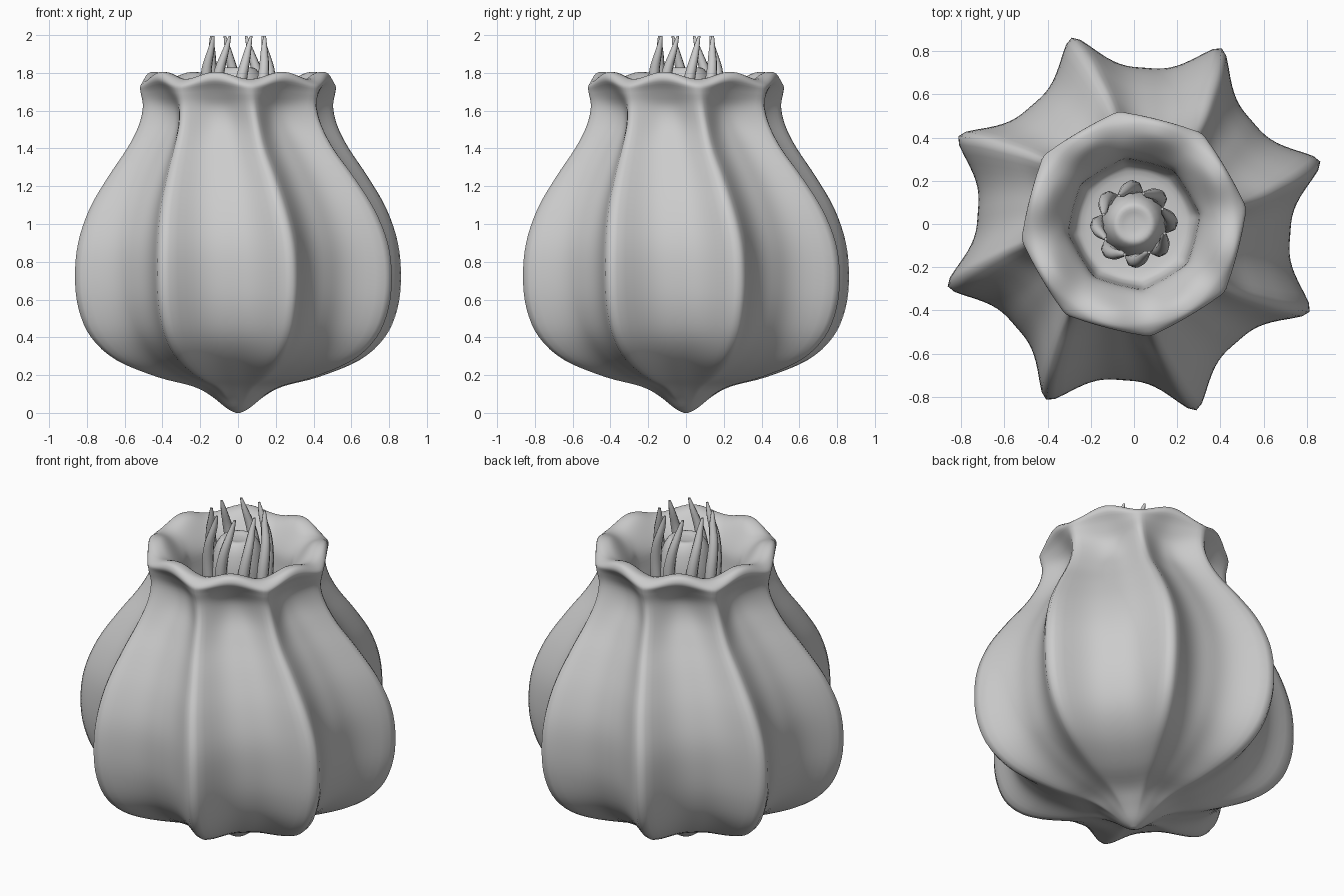
import bpy, math
from mathutils import Vector

if "Cube" in bpy.data.objects:
    bpy.data.objects.remove(bpy.data.objects["Cube"])

RIBS, SEG = 8, 160


def catmull(pts, n):
    """Smooth sampling through a list of profile points."""
    pts = [Vector(p) for p in pts]
    out = []
    for i in range(len(pts) - 1):
        a, b, c, d = pts[max(i - 1, 0)], pts[i], pts[i + 1], pts[min(i + 2, len(pts) - 1)]
        for k in range(n):
            t = k / n
            out.append(0.5 * (2 * b + (c - a) * t + (2 * a - 5 * b + 4 * c - d) * t * t
                              + (3 * b - a - 3 * c + d) * t ** 3))
    return out + [pts[-1]]


def ring_mesh(name, rings, angle=60):
    """Skin a stack of equal rings, closing both ends."""
    n = len(rings[0])
    verts = [v for r in rings for v in r]
    faces = [(i * n + j, i * n + (j + 1) % n, (i + 1) * n + (j + 1) % n, (i + 1) * n + j)
             for i in range(len(rings) - 1) for j in range(n)]
    faces += [tuple(range(n))[::-1], tuple(range(len(verts) - n, len(verts)))]
    me = bpy.data.meshes.new(name)
    me.from_pydata(verts, [], faces)
    ob = bpy.data.objects.new(name, me)
    bpy.context.collection.objects.link(ob)
    bpy.ops.object.select_all(action='DESELECT')
    ob.select_set(True)
    bpy.context.view_layer.objects.active = ob
    bpy.ops.object.shade_smooth_by_angle(angle=math.radians(angle))
    return ob


# Ribbed pod: (height, ridge radius, valley radius, ridge direction in degrees)
profile = [
    (0.0, 0.012, 0.012, 18.5), (0.025, 0.06, 0.06, 18.5), (0.085, 0.14, 0.135, 18.5),
    (0.14, 0.25, 0.22, 18.5), (0.19, 0.45, 0.37, 18.5), (0.28, 0.68, 0.53, 18.5),
    (0.40, 0.82, 0.645, 18.5), (0.55, 0.89, 0.705, 18.5), (0.72, 0.91, 0.725, 18.5),
    (0.90, 0.89, 0.715, 18), (1.08, 0.82, 0.66, 16.5), (1.25, 0.71, 0.575, 14.5),
    (1.40, 0.60, 0.485, 12), (1.52, 0.535, 0.42, 10.5), (1.62, 0.51, 0.41, 9),
    (1.70, 0.52, 0.455, 8), (1.75, 0.52, 0.497, 8), (1.785, 0.475, 0.475, 8),
    (1.775, 0.41, 0.415, 8), (1.72, 0.35, 0.355, 8), (1.64, 0.31, 0.30, 8),
    (1.54, 0.30, 0.285, 8), (1.45, 0.28, 0.27, 8), (1.41, 0.22, 0.22, 8),
    (1.40, 0.02, 0.02, 8)]
rings = []
for z, ridge, valley, turn in catmull(profile, 4):
    ring = []
    for j in range(SEG):
        u = j / SEG * RIBS
        t = abs((u + 0.5) % 1 - 0.5) * 2               # 0 on ridge, 1 in valley
        t = max(0.0, math.sqrt(t * t + 0.012) - 0.11) / 0.896
        sharp = 2.8 if z < 1.5 else 2.0                # ribs soften near the rim
        sharp = 2.8 - 0.9 * min(1, max(0, (z - 1.4) / 0.3))
        f = max(0.0, 1 - t) ** sharp
        r = valley + (ridge - valley) * f
        a = math.radians(turn) + 2 * math.pi * j / SEG
        lift = 0.02 * max(0.0, 1 - abs(z - 1.78) / 0.12) if r > 0.3 else 0
        ring.append((r * math.cos(a), r * math.sin(a), z - lift * math.cos(2 * math.pi * u)))
    rings.append(ring)
ring_mesh("pod", rings, 80)


# Centre pistil with a domed cap
pistil = [(0.13, 1.39), (0.15, 1.52), (0.15, 1.66), (0.13, 1.76), (0.105, 1.81),
          (0.08, 1.828), (0.04, 1.82), (0.005, 1.818)]
ring_mesh("pistil", [[(r * math.cos(k * math.pi / 12), r * math.sin(k * math.pi / 12), z)
                      for k in range(24)] for r, z in catmull(pistil, 3)])


# Stamens: bowed tapering filaments leaning around the pistil
def filament(name, base, path):
    """path: (degrees from base, distance from axis, height, thickness)"""
    rings = []
    for da, r, z, w in catmull(path, 4):
        a = base + math.radians(da)
        out = Vector((math.cos(a), math.sin(a), 0))
        side = Vector((-out.y, out.x, 0))
        rings.append([out * (r + w * math.cos(q)) + side * w * math.sin(q) + Vector((0, 0, z))
                      for q in [k * math.pi / 4 for k in range(8)]])
    ring_mesh(name, rings)


for k in range(RIBS):
    filament(f"stamen_{k + 1}", math.radians(6 + 45 * k),
             [(-12, 0.13, 1.40, 0.03), (-8, 0.16, 1.56, 0.034), (-4, 0.17, 1.70, 0.033),
              (4, 0.168, 1.82, 0.028), (14, 0.153, 1.92, 0.019), (22, 0.148, 1.995, 0.007)])
